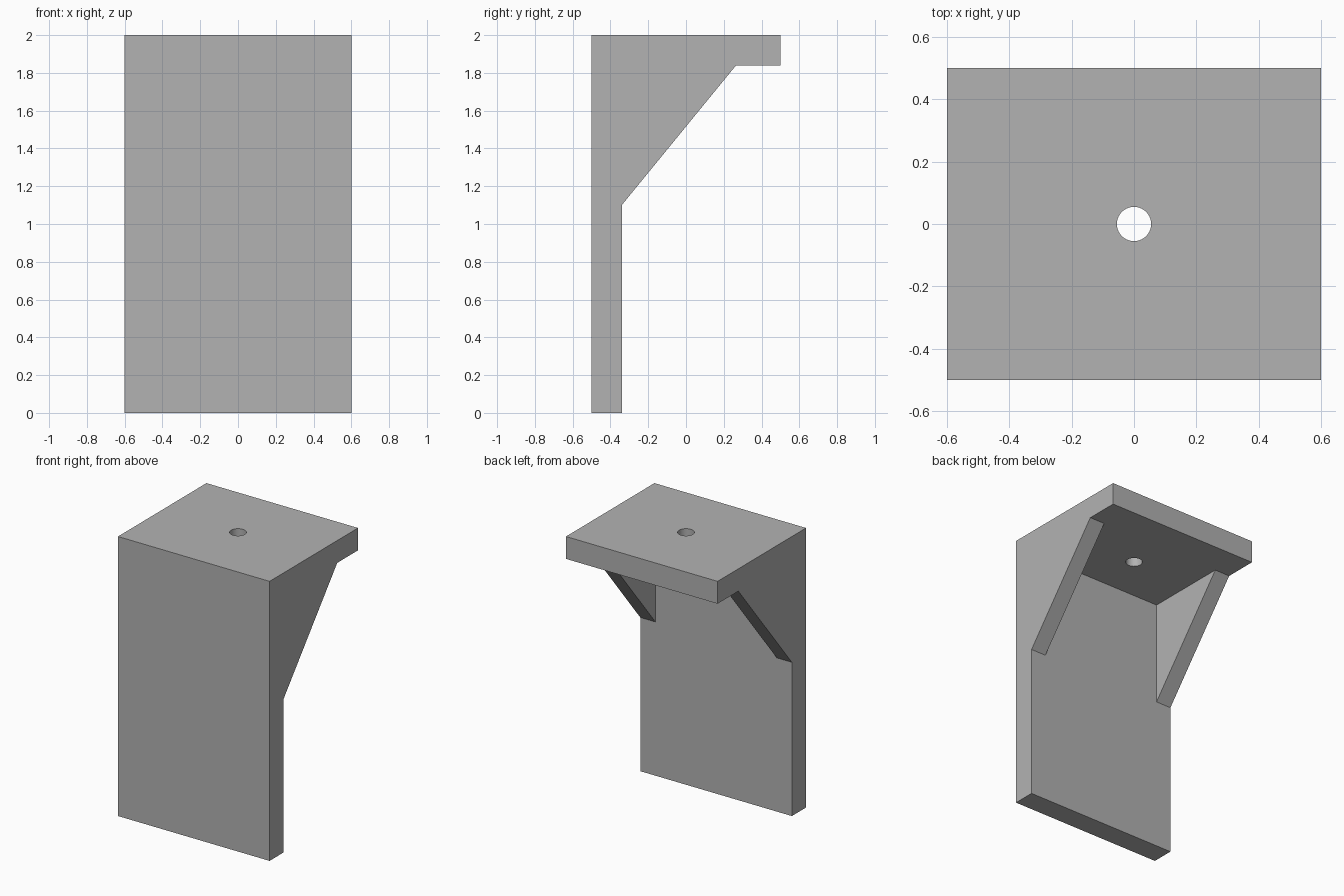
import bpy
import bmesh
from mathutils import Matrix

cube = bpy.data.objects.get("Cube")
if cube:
    bpy.data.objects.remove(cube, do_unlink=True)

HALF_W, HALF_D, HEIGHT = 0.6, 0.5, 2.0
THICK = 0.16                      # wall and shelf thickness
RIB = 0.12                        # gusset thickness
HOLE_R = 0.055
WALL_Y = -HALF_D + THICK          # inner face of the wall
SHELF_Z = HEIGHT - THICK          # underside of the shelf

grey = bpy.data.materials.new("mid_grey")
grey.use_nodes = True
colour = (0.448, 0.448, 0.448, 1)
grey.diffuse_color = colour
grey.node_tree.nodes["Principled BSDF"].inputs["Base Color"].default_value = colour


def add_object(name, bm):
    bmesh.ops.recalc_face_normals(bm, faces=bm.faces)
    mesh = bpy.data.meshes.new(name)
    bm.to_mesh(mesh)
    bm.free()
    mesh.materials.append(grey)
    obj = bpy.data.objects.new(name, mesh)
    bpy.context.collection.objects.link(obj)
    return obj


def extrude_profile(name, points, half_width):
    """Extrude a (y, z) outline symmetrically along x."""
    bm = bmesh.new()
    face = bm.faces.new([bm.verts.new((-half_width, y, z)) for y, z in points])
    new = bmesh.ops.extrude_face_region(bm, geom=[face])["geom"]
    verts = [v for v in new if isinstance(v, bmesh.types.BMVert)]
    bmesh.ops.translate(bm, vec=(2 * half_width, 0, 0), verts=verts)
    return add_object(name, bm)


# Bracket body: wall, shelf and gusset slope in one side outline
bracket = extrude_profile("bracket", [
    (-HALF_D, 0), (WALL_Y, 0), (WALL_Y, 1.10), (0.265, SHELF_Z),
    (HALF_D, SHELF_Z), (HALF_D, HEIGHT), (-HALF_D, HEIGHT)], HALF_W)

# Pocket that leaves a gusset on each side
pocket = extrude_profile("pocket_cutter", [
    (WALL_Y, 1.0), (0.4, 1.0), (0.4, SHELF_Z), (WALL_Y, SHELF_Z)], HALF_W - RIB)

# Bolt hole through the shelf
bm = bmesh.new()
bmesh.ops.create_cone(bm, cap_ends=True, segments=48, radius1=HOLE_R,
                      radius2=HOLE_R, depth=0.6,
                      matrix=Matrix.Translation((0, 0, HEIGHT)))
hole = add_object("hole_cutter", bm)

for cutter in (pocket, hole):
    cutter.hide_render = True
    cutter.hide_set(True)
    mod = bracket.modifiers.new(cutter.name, "BOOLEAN")
    mod.operation = "DIFFERENCE"
    mod.solver = "EXACT"
    mod.object = cutter

# Apply the cuts, then remove the cutters
bpy.ops.object.select_all(action="DESELECT")
bracket.select_set(True)
bpy.context.view_layer.objects.active = bracket
for mod in list(bracket.modifiers):
    bpy.ops.object.modifier_apply(modifier=mod.name)
for cutter in (pocket, hole):
    bpy.data.objects.remove(cutter, do_unlink=True)

# Round hole wall, crisp edges elsewhere
bpy.ops.object.shade_smooth_by_angle()
